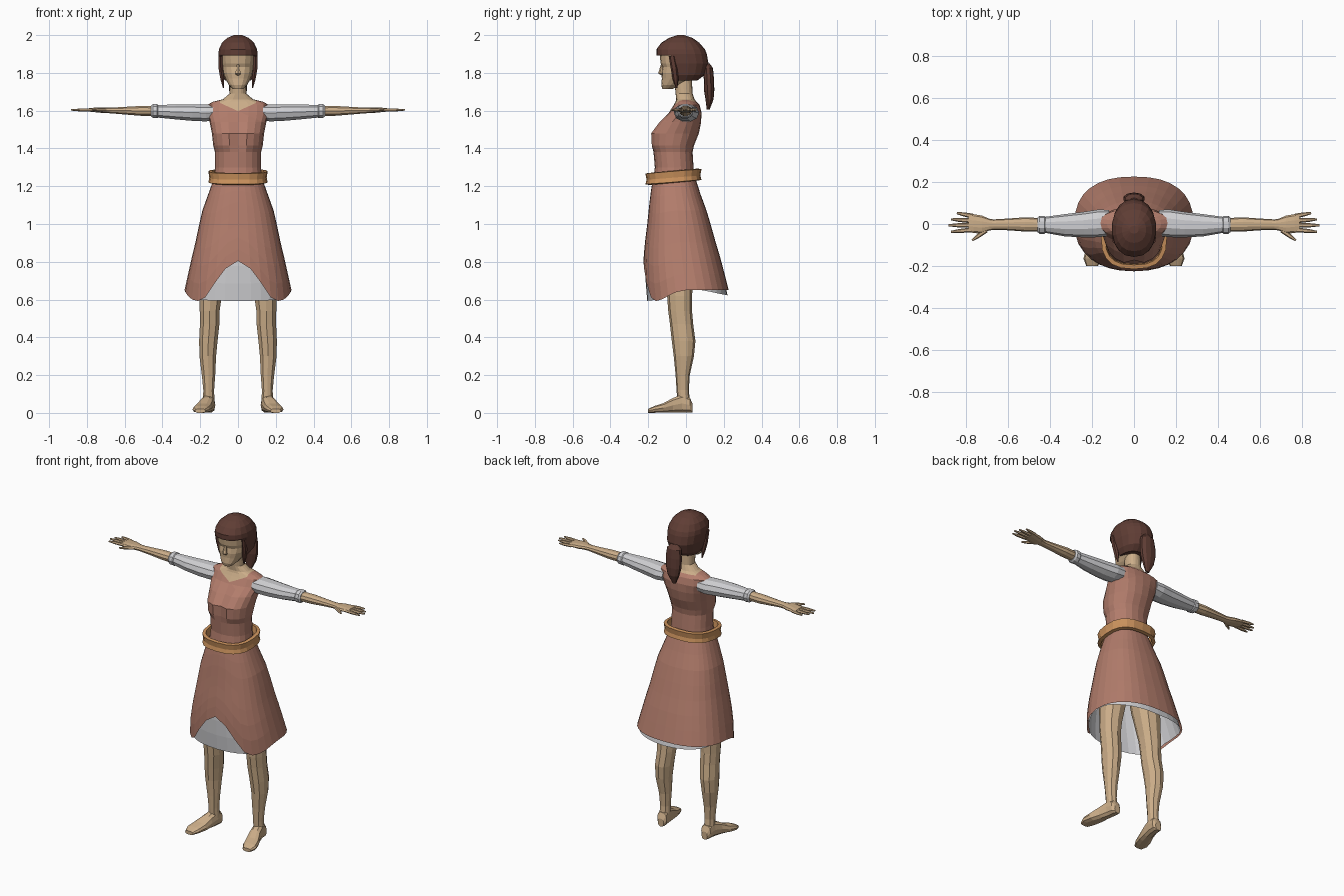
import bpy, bmesh, math
from mathutils import Vector


def material(name, rgb):
    m = bpy.data.materials.new(name)
    m.diffuse_color = (*rgb, 1)
    return m


SKIN = material("skin", (0.60, 0.42, 0.25))
DRESS = material("dress_rose", (0.45, 0.205, 0.15))
WHITE = material("linen_white", (0.62, 0.62, 0.64))
BELT = material("belt_tan", (0.60, 0.29, 0.11))
HAIR = material("hair_brown", (0.115, 0.047, 0.035))


def sup(v, e):
    return math.copysign(abs(v) ** (2 / e), v)


def ring_z(z, rx, yf, yb, cx=0, n=16, e=2.2, tilt=0):
    """Horizontal ring from a half width and front and back limits."""
    cy, ry, pts = (yf + yb) / 2, (yb - yf) / 2, []
    for i in range(n):
        a = 2 * math.pi * i / n - math.pi / 2
        y = cy + ry * sup(math.sin(a), e)
        pts.append(Vector((cx + rx * sup(math.cos(a), e), y, z + tilt * (y - cy))))
    return pts


def ring_dir(c, d, rw, rh, n=8, e=2.2):
    """Ring across a limb: rw is the flat half width, rh the upright half height."""
    d = Vector(d).normalized()
    side = d.cross(Vector((0, 0, 1))).normalized()
    up = side.cross(d)
    angles = [2 * math.pi * i / n for i in range(n)]
    return [Vector(c) + side * rw * sup(math.cos(a), e) + up * rh * sup(math.sin(a), e)
            for a in angles]


def loft(name, rings, mats, caps=True, mirror=False, thick=0, edit=None):
    bm = bmesh.new()
    vs = [[bm.verts.new(p) for p in r] for r in rings]
    n = len(vs[0])
    for a, b in zip(vs, vs[1:]):
        for i in range(n):
            j = (i + 1) % n
            bm.faces.new((a[i], a[j], b[j], b[i]))
    if caps:
        bm.faces.new(vs[0][::-1])
        bm.faces.new(vs[-1])
    bmesh.ops.recalc_face_normals(bm, faces=bm.faces)
    if edit:
        edit(bm)
    me = bpy.data.meshes.new(name)
    bm.to_mesh(me)
    bm.free()
    for m in mats:
        me.materials.append(m)
    ob = bpy.data.objects.new(name, me)
    bpy.context.collection.objects.link(ob)
    if thick:
        s = ob.modifiers.new("thickness", "SOLIDIFY")
        s.thickness, s.offset = thick, -1
    if mirror:
        ob.modifiers.new("mirror", "MIRROR")
    return ob


def cut(bm, co, no):
    bmesh.ops.bisect_plane(bm, geom=bm.verts[:] + bm.edges[:] + bm.faces[:],
                           plane_co=co, plane_no=no)


def lerp_table(table, x):
    if x <= table[0][0]:
        return table[0][1:]
    for a, b in zip(table, table[1:]):
        if x <= b[0]:
            t = (x - a[0]) / (b[0] - a[0])
            return [p + (q - p) * t for p, q in zip(a[1:], b[1:])]
    return table[-1][1:]


# Bodice, with the neckline cut out in skin
def neckline(bm):
    for v in bm.verts:  # dip between the busts
        if abs(v.co.x) < 0.02 and v.co.y < -0.1 and 1.4 < v.co.z < 1.56:
            v.co.y += 0.018
    cut(bm, (0, 0, 1.598), (0.45, 0, -1))
    cut(bm, (0, 0, 1.598), (-0.45, 0, -1))
    cut(bm, (0.095, 0, 0), (1, 0, 0))
    cut(bm, (-0.095, 0, 0), (1, 0, 0))
    cut(bm, (0, 0, 1.648), (0, 0, 1))
    for f in bm.faces:
        c = f.calc_center_median()
        front = c.y < 0 and abs(c.x) < 0.095 and c.z > 1.598 + 0.45 * abs(c.x)
        f.material_index = int(front or (c.z > 1.648 and abs(c.x) < 0.095))


TORSO = [(1.22, .13, -.175, .045), (1.30, .122, -.165, .04), (1.38, .122, -.172, .035),
         (1.415, .131, -.186, .042), (1.48, .138, -.19, .068), (1.54, .15, -.145, .08),
         (1.59, .165, -.09, .082), (1.63, .165, -.065, .072), (1.648, .13, -.055, .055),
         (1.66, .08, -.052, .045), (1.69, .045, -.055, .035), (1.79, .042, -.065, .03)]
loft("bodice_and_neck", [ring_z(*r, n=20) for r in TORSO], [DRESS, SKIN], edit=neckline)

# Belt
loft("belt", [ring_z(z, w, -.195 + o, .062 - o, n=20, e=2.7, tilt=.09)
              for z, w, o in [(1.218, .137, 0), (1.245, .132, .006), (1.282, .137, 0)]],
     [BELT], caps=False, thick=.02)

# Overskirt with front arch, and petticoat below
SKIRT = [(.59, .283, -.215, .235), (.65, .283, -.222, .226), (.8, .25, -.226, .188),
         (.9, .226, -.218, .158), (1.0, .205, -.205, .13), (1.1, .182, -.195, .10),
         (1.18, .148, -.185, .068), (1.24, .128, -.175, .05)]


def skirt(name, hem, mat, inset):
    n, rings = 32, []
    for k in range(8):
        t, ring = k / 7, []
        for i in range(n):
            deg = 360 * i / n
            low = lerp_table(hem, min(deg, 360 - deg))[0]
            z = 1.24 + (low - 1.24) * t
            rx, yf, yb = lerp_table(SKIRT, z)
            ring.append(ring_z(z, rx - inset, yf + inset, yb - inset, n=n, e=2.4)[i])
        rings.append(ring)
    loft(name, rings, [mat], caps=False)


skirt("overskirt", [(0, .805), (11, .765), (22, .69), (34, .61), (45, .592), (60, .603),
                    (75, .635), (90, .65), (180, .65)], DRESS, 0)
skirt("petticoat", [(0, .592), (45, .598), (60, .61), (80, .65), (100, .655),
                    (140, .63), (180, .62)], WHITE, .01)

# Legs and feet
LEG = [(.05, .155, .032, -.045, .022), (.12, .155, .03, -.05, .015),
       (.2, .156, .037, -.055, .02), (.3, .16, .046, -.065, .042),
       (.38, .157, .051, -.075, .05), (.47, .15, .054, -.085, .038),
       (.54, .15, .055, -.094, .032), (.62, .145, .062, -.10, .032),
       (.8, .12, .078, -.125, .045), (1.0, .095, .09, -.14, .06)]
loft("leg", [ring_z(z, rx, f, b, cx=cx, n=10) for z, cx, rx, f, b in LEG],
     [SKIN], mirror=True)
FOOT = [(.034, .152, .02, .025), (.02, .153, .033, .042), (-.02, .157, .034, .05),
        (-.07, .168, .038, .04), (-.12, .184, .046, .026), (-.165, .196, .045, .019),
        (-.2, .20, .028, .011)]
loft("foot", [ring_dir((cx, y, h), (0, -1, 0), w, h, n=10, e=2.6) for y, cx, w, h in FOOT],
     [SKIN], mirror=True)


# Sleeves, forearms and hands
def limb(name, table, mat, d=(1, 0, 0), n=10):
    loft(name, [ring_dir(c, d, w, h, n) for c, w, h in table], [mat], mirror=True)


limb("sleeve", [((.12, .005, 1.59), .062, .042), ((.17, .003, 1.588), .066, .047),
                ((.24, -.003, 1.59), .061, .046), ((.33, -.006, 1.593), .053, .041),
                ((.425, -.004, 1.597), .038, .035)], WHITE)
limb("sleeve_cuff", [((.42, -.004, 1.597), .036, .032), ((.428, -.004, 1.597), .043, .039),
                     ((.45, -.004, 1.598), .043, .038), ((.46, -.004, 1.598), .035, .031)], WHITE)
limb("forearm", [((.44, -.004, 1.598), .032, .028), ((.52, -.002, 1.599), .034, .027),
                 ((.6, -.002, 1.6), .028, .021), ((.67, -.003, 1.601), .025, .016),
                 ((.70, -.003, 1.602), .03, .015)], SKIN)
limb("palm", [((.69, -.003, 1.602), .028, .015), ((.725, -.003, 1.603), .043, .015),
              ((.765, .002, 1.604), .045, .012), ((.79, .004, 1.604), .042, .009)], SKIN)
FINGERS = [("little_finger", (.77, .038), (.845, .052)), ("ring_finger", (.78, .016), (.872, .022)),
           ("middle_finger", (.78, -.006), (.885, -.006)), ("index_finger", (.775, -.028), (.872, -.037)),
           ("thumb", (.705, -.03), (.772, -.078))]
for name, a, b in FINGERS:
    p, q = Vector((*a, 1.603)), Vector((*b, 1.604))
    limb(name, [(p, .012, .009), (p.lerp(q, .6), .0095, .008), (q, .005, .004)],
         SKIN, d=q - p, n=6)

# Head and nose
HEAD = [(1.715, .028, -.125, -.07), (1.735, .048, -.131, -.03), (1.77, .068, -.128, .03),
        (1.80, .08, -.13, .06), (1.83, .084, -.125, .075), (1.85, .087, -.134, .08),
        (1.9, .09, -.14, .085), (1.95, .06, -.10, .05)]
loft("head", [ring_z(*r, n=16, e=2.3) for r in HEAD], [SKIN])
loft("nose", [ring_z(z, w, f, -.11, n=6) for z, w, f in
              [(1.787, .012, -.13), (1.798, .017, -.148), (1.815, .012, -.142),
               (1.845, .009, -.133)]], [SKIN])


# Hair cap, open around the face
def hairline(bm):
    slope = Vector((0, 1, .27))
    p = Vector((0, -.042, 1.75))
    cut(bm, (0, 0, 1.893), (0, 0, 1))
    cut(bm, p, slope)
    gone = []
    for f in bm.faces:
        c = f.calc_center_median()
        if c.z < 1.893 and (c - p).dot(slope) < 0:
            gone.append(f)
    bmesh.ops.delete(bm, geom=gone, context="FACES")


CAP = [(1.76, .07, -.10, .06), (1.79, .09, -.125, .10), (1.85, .103, -.148, .119),
       (1.90, .106, -.157, .11), (1.925, .102, -.157, .10), (1.96, .086, -.13, .07),
       (1.985, .058, -.09, .035), (2.0, .022, -.045, -.01)]
loft("hair_cap", [ring_z(*r, n=18) for r in CAP], [HAIR], thick=.014, edit=hairline)
loft("side_lock", [ring_z(z, w, y - w * 1.4, y + w * 1.4, cx=x, n=6) for z, x, y, w in
                   [(1.89, .094, -.075, .012), (1.82, .091, -.062, .013),
                    (1.765, .083, -.055, .011), (1.72, .077, -.05, .003)]],
     [HAIR], mirror=True)

# Ponytail
loft("ponytail", [ring_z(z, w, f, b, n=10) for z, w, f, b in
                  [(1.85, .022, .08, .125), (1.825, .045, .09, .143), (1.77, .052, .094, .148),
                   (1.71, .05, .095, .15), (1.66, .038, .103, .146), (1.605, .012, .11, .125)]],
     [HAIR])
